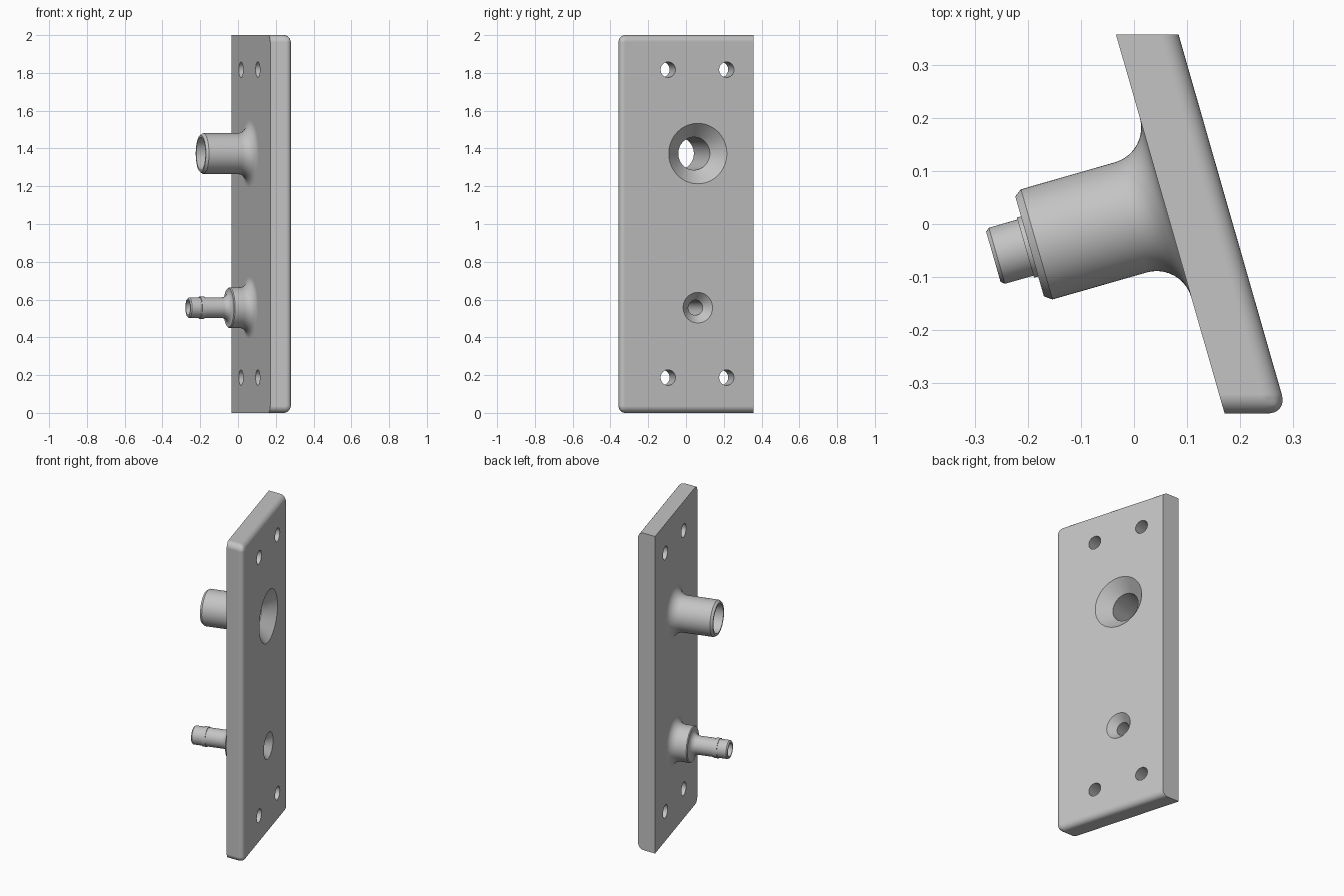
import bpy, bmesh, math
from mathutils import Matrix, Vector

cube = bpy.data.objects.get("Cube")
if cube:
    bpy.data.objects.remove(cube, do_unlink=True)

TILT = math.radians(16)
HALF = 0.357             # half depth of the plate along y
WIDE = 0.118             # plate thickness measured along x
THICK = WIDE * math.cos(TILT)
OUTWARD = Vector((math.cos(TILT), math.sin(TILT), 0))

grey = bpy.data.materials.new("light_grey")
grey.use_nodes = True
grey.diffuse_color = (0.55, 0.55, 0.55, 1)
grey.node_tree.nodes["Principled BSDF"].inputs["Base Color"].default_value = grey.diffuse_color


def outer_x(y):
    return 0.084 - (y - HALF) * math.tan(TILT)


def make_object(name, bm):
    bmesh.ops.recalc_face_normals(bm, faces=bm.faces)
    mesh = bpy.data.meshes.new(name)
    bm.to_mesh(mesh)
    bm.free()
    mesh.materials.append(grey)
    obj = bpy.data.objects.new(name, mesh)
    bpy.context.collection.objects.link(obj)
    return obj


def smooth(obj):
    bpy.ops.object.select_all(action='DESELECT')
    obj.select_set(True)
    bpy.context.view_layer.objects.active = obj
    bpy.ops.object.shade_smooth_by_angle(angle=math.radians(30))
    weighted = obj.modifiers.new("even_shading", 'WEIGHTED_NORMAL')
    weighted.keep_sharp = True


def lathe(name, y, z, profile, hollow, steps=64):
    """Spin (radius, depth) points about an axis square to the plate."""
    bm = bmesh.new()
    rings = []
    for r, d in profile:
        rings.append([bm.verts.new((r * math.cos(2 * math.pi * i / steps),
                                    r * math.sin(2 * math.pi * i / steps), d))
                      for i in range(steps)])
    pairs = list(zip(rings, rings[1:]))
    if hollow:
        pairs.append((rings[-1], rings[0]))
    else:
        bm.faces.new(rings[0])
        bm.faces.new(rings[-1])
    for a, b in pairs:
        for i in range(steps):
            j = (i + 1) % steps
            bm.faces.new((a[i], a[j], b[j], b[i]))
    turn = (-OUTWARD).to_track_quat('Z', 'Y').to_matrix().to_4x4()
    bm.transform(Matrix.Translation((outer_x(y), y, z)) @ turn)
    return make_object(name, bm)


def fillet(r, d, size, steps=10):
    """Concave quarter round from a face at depth d up to a shaft of radius r."""
    return [(r + size * (1 - math.sin(a)), d + size * (1 - math.cos(a)))
            for a in (math.pi / 2 * i / steps for i in range(steps + 1))]


# Slanted plate, rounded along the outer and front edges
bm = bmesh.new()
outline = [(outer_x(y) - dx, y) for y, dx in
           ((-HALF, WIDE), (-HALF, 0), (HALF, 0), (HALF, WIDE))]
low = [bm.verts.new((x, y, 0)) for x, y in outline]
high = [bm.verts.new((x, y, 2)) for x, y in outline]
bm.faces.new(low)
bm.faces.new(high)
for i in range(4):
    j = (i + 1) % 4
    bm.faces.new((low[i], low[j], high[j], high[i]))
rounded = [bm.edges.get((low[1], high[1]))]
for ring in (low, high):
    rounded += [bm.edges.get((ring[0], ring[1])), bm.edges.get((ring[1], ring[2]))]
bmesh.ops.bevel(bm, geom=rounded, offset=0.036, segments=8, profile=0.5, affect='EDGES')
plate = make_object("plate", bm)

# Cutters: four screw holes and two countersunk bores
BOSS_Y, BIG_Z, SMALL_Z = 0.0625, 1.373, 0.557
BIG_BORE, SMALL_BORE = 0.087, 0.04


def bore(name, z, mouth, r, depth):
    flare = (mouth - r) / depth * 0.02
    return lathe(name, BOSS_Y, z, [(mouth + flare, -0.02), (r, depth), (r, 0.2)], False)


cutters = [lathe("screw_hole_cutter", y, z, [(0.041, -0.1), (0.041, 0.25)], False, 40)
           for y in (-0.095, 0.215) for z in (0.187, 1.817)]
cutters.append(bore("large_bore_cutter", BIG_Z, 0.16, BIG_BORE, 0.072))
cutters.append(bore("small_bore_cutter", SMALL_Z, 0.081, SMALL_BORE, 0.045))
bpy.context.view_layer.objects.active = plate
for cutter in cutters:
    cut = plate.modifiers.new("hole", 'BOOLEAN')
    cut.operation = 'DIFFERENCE'
    cut.solver = 'EXACT'
    cut.object = cutter
    bpy.ops.object.modifier_apply(modifier=cut.name)
    bpy.data.objects.remove(cutter, do_unlink=True)
smooth(plate)

# Large hollow boss with a chamfered tip
profile = fillet(0.108, THICK, 0.068)
profile += [(0.108, 0.366), (0.098, 0.38), (BIG_BORE, 0.38), (BIG_BORE, THICK)]
smooth(lathe("large_boss", BOSS_Y, BIG_Z, profile, True))

# Small stepped boss with a narrow spigot and a thin collar
profile = fillet(0.108, THICK, 0.055)
profile += [(0.108, 0.222), (0.103, 0.227)]
profile += fillet(0.055, 0.227, 0.038)
profile += [(0.055, 0.364), (0.059, 0.364), (0.059, 0.388), (0.055, 0.388),
            (0.055, 0.444), (0.049, 0.451), (SMALL_BORE, 0.451), (SMALL_BORE, THICK)]
smooth(lathe("small_boss", BOSS_Y, SMALL_Z, profile, True))
